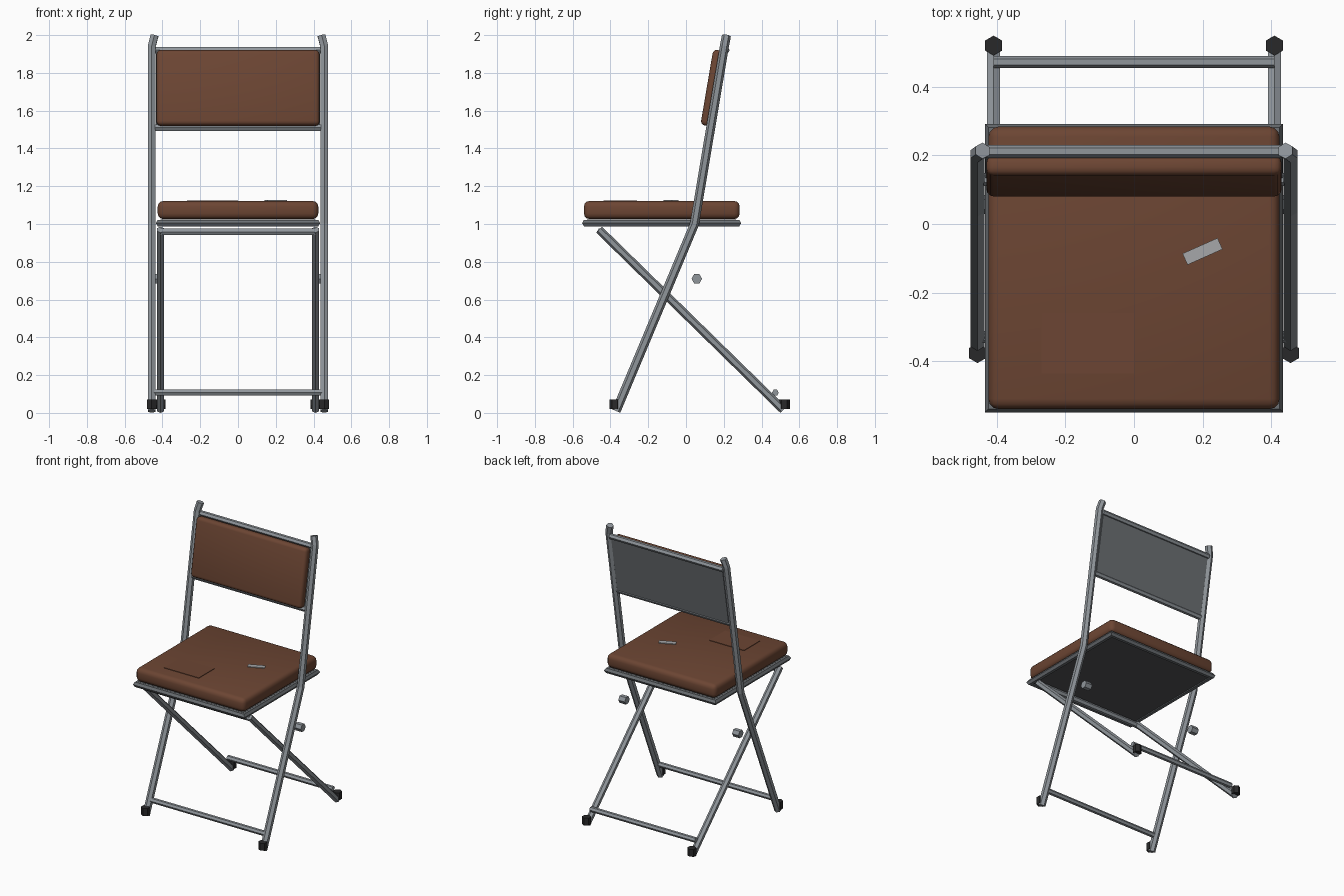
import bpy, bmesh, math
from mathutils import Vector, Matrix

if "Cube" in bpy.data.objects:
    bpy.data.objects.remove(bpy.data.objects["Cube"])


def material(name, rgb):
    m = bpy.data.materials.new(name)
    m.diffuse_color = (*rgb, 1)
    m.use_nodes = True
    m.node_tree.nodes["Principled BSDF"].inputs["Base Color"].default_value = m.diffuse_color
    return m


STEEL = material("steel grey", (0.28, 0.305, 0.33))
DARK_STEEL = material("dark steel", (0.15, 0.163, 0.175))
LEATHER = material("brown leather", (0.15, 0.06, 0.033))
RUBBER = material("black rubber", (0.022, 0.022, 0.023))
BOARD = material("dark board", (0.085, 0.087, 0.09))
TAPE = material("pale grey tape", (0.38, 0.39, 0.4))


def finish(name, bm, mat, smooth=False):
    bmesh.ops.recalc_face_normals(bm, faces=bm.faces)
    me = bpy.data.meshes.new(name)
    bm.to_mesh(me)
    bm.free()
    me.materials.append(mat)
    if smooth:
        me.polygons.foreach_set("use_smooth", [True] * len(me.polygons))
    ob = bpy.data.objects.new(name, me)
    bpy.context.collection.objects.link(ob)
    return ob


def tube(name, pts, r, mat, ref=(1, 0, 0), closed=False):
    """Six-sided tube swept along a path; corners start at right angles to ref."""
    pts = [Vector(p) for p in pts]
    n = len(pts)
    bm = bmesh.new()
    rings = []
    for i, p in enumerate(pts):
        a = pts[i - 1] if (i or closed) else None
        b = pts[(i + 1) % n] if (i < n - 1 or closed) else None
        d1 = (p - a).normalized() if a is not None else (b - p).normalized()
        d2 = (b - p).normalized() if b is not None else d1
        t = (d1 + d2).normalized()
        v = Vector(ref)
        v = (v - t * v.dot(t)).normalized()
        u = t.cross(v)
        miter = 1 / max(0.5, t.dot(d1)) if closed else 1
        ring = []
        for k in range(6):
            ang = k * math.pi / 3
            ring.append(bm.verts.new(p + u * (r * math.cos(ang) * miter)
                                     + v * (r * math.sin(ang))))
        rings.append(ring)
    for i in range(n if closed else n - 1):
        A, B = rings[i], rings[(i + 1) % n]
        for k in range(6):
            bm.faces.new((A[k], A[(k + 1) % 6], B[(k + 1) % 6], B[k]))
    if not closed:
        bm.faces.new(rings[0])
        bm.faces.new(rings[-1])
    return finish(name, bm, mat)


def box(name, centre, size, mat, bevel=0.0, tilt=0.0, yaw=0.0):
    bm = bmesh.new()
    bmesh.ops.create_cube(bm, size=1)
    bmesh.ops.scale(bm, vec=size, verts=bm.verts)
    if bevel:
        bmesh.ops.bevel(bm, geom=bm.edges[:], offset=bevel, segments=3,
                        profile=0.5, affect='EDGES')
    ob = finish(name, bm, mat, smooth=bevel > 0)
    ob.matrix_world = (Matrix.Translation(centre) @ Matrix.Rotation(yaw, 4, 'Z')
                       @ Matrix.Rotation(tilt, 4, 'X'))
    return ob


def crossbar(name, half, y, z, r, mat=STEEL):
    return tube(name, [(-half, y, z), (half, y, z)], r, mat, ref=(0, 0, 1))


# legs, feet and bolts on both sides
for s, side in ((-1, "left"), (1, "right")):
    tube(f"front_leg_and_back_upright_{side}",
         [(s * .457, -.37, .01), (s * .457, .045, 1.0), (s * .457, .203, 1.94),
          (s * .442, .214, 1.997)], .024, STEEL)
    tube(f"rear_leg_{side}", [(s * .41, -.46, .97), (s * .41, .515, .016)],
         .022, STEEL)
    for part, x, y in (("front", .457, -.377), ("rear", .41, .521)):
        tube(f"{part}_foot_{side}", [(s * x, y, .02), (s * x, y, .072)],
             .029, RUBBER)
    tube(f"pivot_bolt_{side}", [(s * .418, .057, .71), (s * .468, .057, .71)],
         .028, STEEL, ref=(0, 0, 1))

# crossbars
crossbar("front_leg_bar", .45, -.33, .107, .018)
crossbar("rear_leg_bar", .41, .473, .107, .018)
crossbar("rear_leg_top_bar", .41, -.452, .958, .02)
crossbar("back_top_bar", .44, .212, 1.92, .019)
crossbar("back_lower_bar", .44, .13, 1.51, .019)

# seat: tube frame, underside board, cushion
tube("seat_frame", [(-.415, -.53, 1.005), (.415, -.53, 1.005),
                    (.415, .272, 1.005), (-.415, .272, 1.005)],
     .02, DARK_STEEL, ref=(0, 0, 1), closed=True)
box("seat_board", (0, -.129, 1.008), (.82, .79, .03), BOARD)
box("seat_cushion", (0, -.128, 1.074), (.85, .825, .096), LEATHER, bevel=.03)

# repair patch and strip of tape on the seat
box("seat_patch", (-.135, -.348, 1.121), (.27, .176, .009), LEATHER)
box("seat_tape", (.2, -.08, 1.122), (.112, .036, .009), TAPE,
    yaw=math.radians(24))

# backrest
TILT = -math.atan(.17)
box("back_cushion", (0, .14, 1.72), (.862, .06, .405), LEATHER,
    bevel=.022, tilt=TILT)
box("back_board", (0, .173, 1.715), (.868, .014, .415), DARK_STEEL, tilt=TILT)
